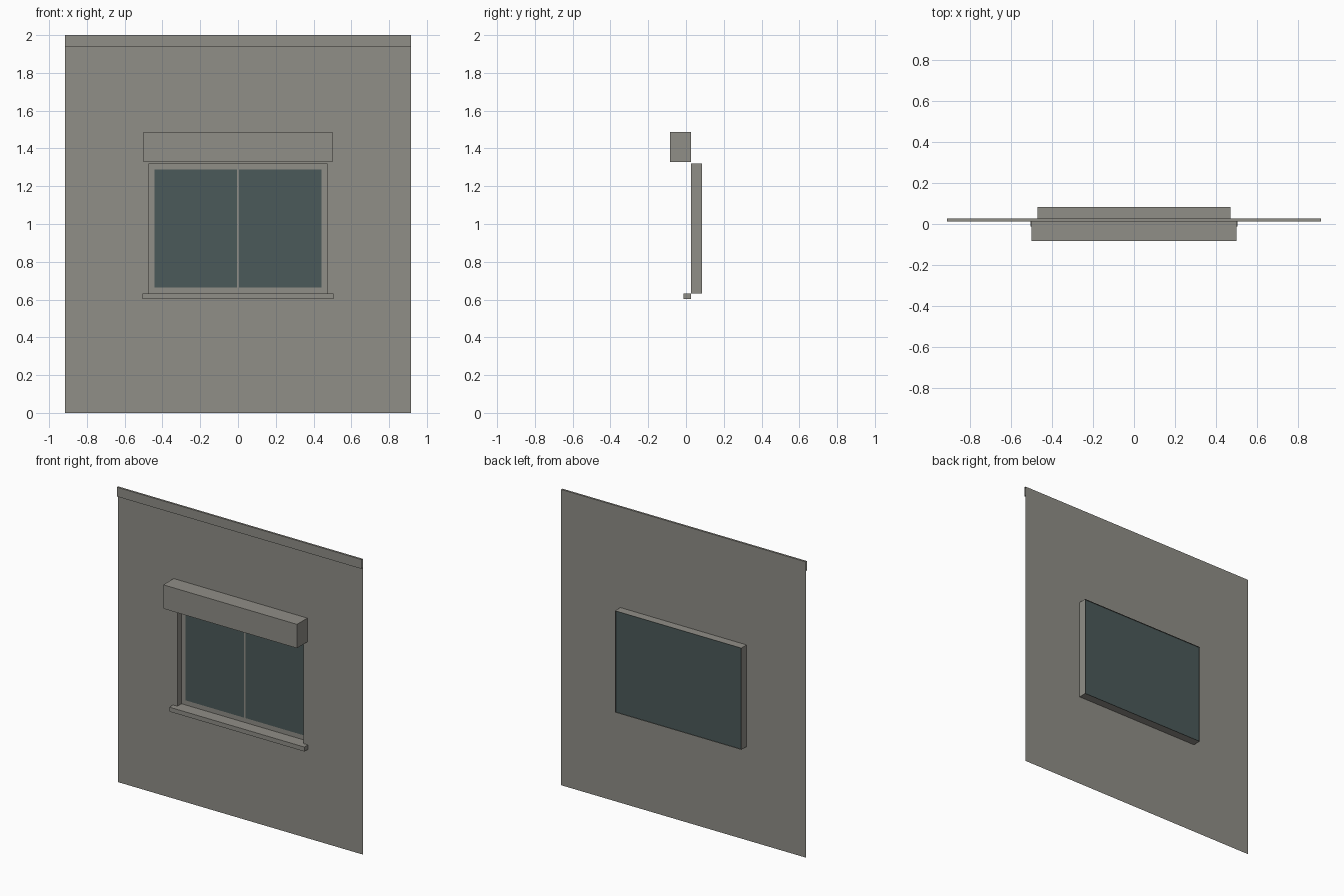
import bpy
import bmesh
from mathutils import Vector

cube = bpy.data.objects.get("Cube")
if cube:
    bpy.data.objects.remove(cube, do_unlink=True)


def material(name, rgb):
    mat = bpy.data.materials.new(name)
    mat.use_nodes = True
    colour = (*rgb, 1.0)
    mat.diffuse_color = colour
    mat.node_tree.nodes["Principled BSDF"].inputs["Base Color"].default_value = colour
    return mat


plaster = material("warm grey plaster", (0.279, 0.271, 0.242))
glass = material("dark teal glass", (0.071, 0.102, 0.102))


def finish(name, bm, mat):
    mesh = bpy.data.meshes.new(name)
    bm.to_mesh(mesh)
    bm.free()
    mesh.materials.append(mat)
    obj = bpy.data.objects.new(name, mesh)
    bpy.context.collection.objects.link(obj)
    return obj


def box(name, x, y, z, mat, open_sides=()):
    """Box between (min, max) pairs; faces pointing along open_sides are removed."""
    bm = bmesh.new()
    bmesh.ops.create_cube(bm, size=1)
    for v in bm.verts:
        v.co = Vector(pair[0] if c < 0 else pair[1] for c, pair in zip(v.co, (x, y, z)))
    bm.normal_update()
    gone = [f for f in bm.faces if any(f.normal.dot(Vector(d)) > 0.9 for d in open_sides)]
    bmesh.ops.delete(bm, geom=gone, context='FACES')
    return finish(name, bm, mat)


def sheet(name, xs, zs, y, mat, holes=()):
    """Front-facing grid sheet with the listed (column, row) cells left open."""
    bm = bmesh.new()
    grid = [[bm.verts.new((x, y, z)) for z in zs] for x in xs]
    for i in range(len(xs) - 1):
        for j in range(len(zs) - 1):
            if (i, j) not in holes:
                bm.faces.new((grid[i][j], grid[i + 1][j], grid[i + 1][j + 1], grid[i][j + 1]))
    return finish(name, bm, mat)


LEFT, RIGHT = (1, 0, 0), (-1, 0, 0)
FRONT, BACK = (0, -1, 0), (0, 1, 0)
HALF_W, OPEN_W = 0.915, 0.472
SILL_Z, HEAD_Z = 0.632, 1.32
WALL_Y, REAR_Y = 0.027, 0.084
FRAME = 0.031

# Thin wall with the window opening
sheet("wall", (-HALF_W, -OPEN_W, OPEN_W, HALF_W), (0, SILL_Z, HEAD_Z, 2),
      WALL_Y, plaster, holes=[(1, 1)])

# Lining of the opening, running back from the wall
reveal = box("window_reveal", (-OPEN_W, OPEN_W), (WALL_Y, REAR_Y), (SILL_Z, HEAD_Z),
             plaster, (FRONT, BACK))
reveal.data.flip_normals()

# Glass pane, set just inside the rear of the lining
sheet("window_glass", (-OPEN_W, OPEN_W), (SILL_Z, HEAD_Z), REAR_Y - 0.008, glass)

# Frame with a slim central mullion, in front of the glass
sheet("window_frame",
      (-OPEN_W, -OPEN_W + FRAME, -0.006, 0.006, OPEN_W - FRAME, OPEN_W),
      (SILL_Z, SILL_Z + FRAME, HEAD_Z - FRAME, HEAD_Z),
      REAR_Y - 0.013, plaster, holes=[(1, 1), (3, 1)])

# Shutter box above, sill below, and the band along the top of the wall
box("shutter_box", (-0.5, 0.5), (-0.084, WALL_Y), (1.327, 1.488), plaster, (BACK,))
box("window_sill", (-0.505, 0.505), (-0.012, WALL_Y), (0.602, SILL_Z), plaster, (BACK,))
box("top_band", (-HALF_W, HALF_W), (0.013, WALL_Y), (1.937, 2), plaster, (BACK, LEFT, RIGHT))
